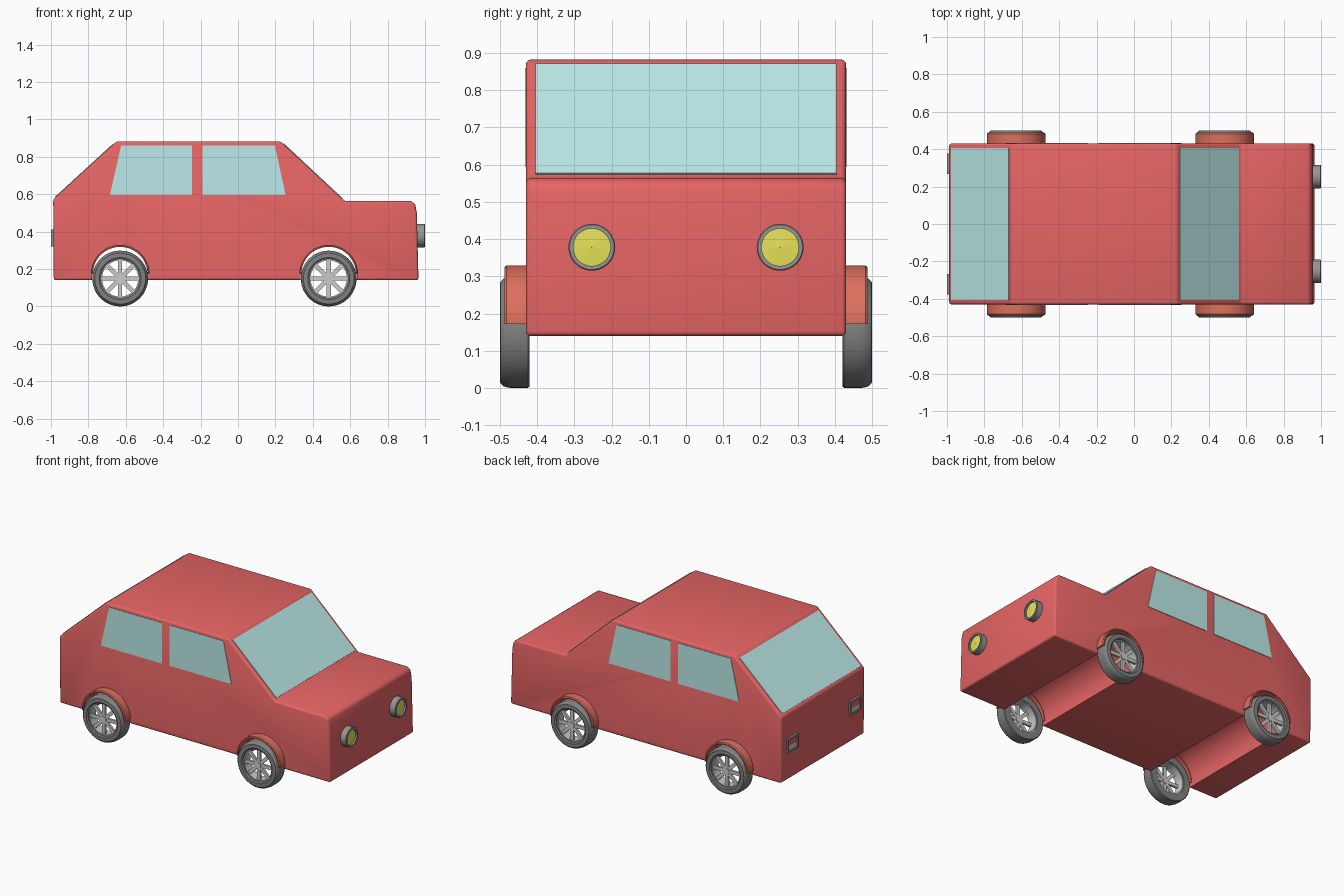
import bpy, bmesh
from math import sin, cos, pi
from mathutils import Vector, Matrix

if "Cube" in bpy.data.objects:
    bpy.data.objects.remove(bpy.data.objects["Cube"])


def mat(name, rgb):
    m = bpy.data.materials.new(name)
    m.diffuse_color = (*rgb, 1)
    m.use_nodes = True
    m.node_tree.nodes["Principled BSDF"].inputs["Base Color"].default_value = m.diffuse_color
    return m


RED = mat("paint_red", (0.8, 0.13, 0.13))
ARCH = mat("arch_red", (0.72, 0.16, 0.11))
GLASS = mat("glass", (0.5, 0.83, 0.81))
DARK = mat("rubber", (0.22, 0.22, 0.22))
TRIM = mat("dark_trim", (0.3, 0.3, 0.3))
YELLOW = mat("lamp_yellow", (0.8, 0.77, 0.1))
STEEL = mat("light_grey", (0.72, 0.72, 0.72))


def make(name, verts, faces, material):
    me = bpy.data.meshes.new(name)
    me.from_pydata(verts, [], faces)
    bm = bmesh.new()
    bm.from_mesh(me)
    bmesh.ops.recalc_face_normals(bm, faces=bm.faces)
    bm.to_mesh(me)
    bm.free()
    ob = bpy.data.objects.new(name, me)
    bpy.context.collection.objects.link(ob)
    if material:
        me.materials.append(material)
    return ob


def smooth(ob):
    bpy.ops.object.select_all(action='DESELECT')
    ob.select_set(True)
    bpy.context.view_layer.objects.active = ob
    bpy.ops.object.shade_smooth_by_angle(angle=0.6)


def plate(name, pts, offset, material):
    """Closed slab: polygon pts swept along the offset vector."""
    n = len(pts)
    pts = [Vector(p) for p in pts]
    verts = pts + [p + Vector(offset) for p in pts]
    faces = [list(range(n)), list(range(n, 2 * n))]
    faces += [(i, (i + 1) % n, (i + 1) % n + n, i + n) for i in range(n)]
    return make(name, verts, faces, material)


def box(name, lo, hi, material):
    x, y, z = lo
    X, Y, Z = hi
    return plate(name, [(x, y, z), (X, y, z), (X, Y, z), (x, Y, z)], (0, 0, Z - z), material)


def lathe(name, prof, centre, material, axis='Y', arc=2 * pi, segs=48):
    """Sweep a closed (radius, along) profile round the axis through centre."""
    full = arc > 6.28
    n, rows = len(prof), segs if full else segs + 1
    verts = []
    for i in range(rows):
        a = arc * i / segs
        for r, d in prof:
            u, w = r * cos(a), r * sin(a)
            p = (u, d, w) if axis == 'Y' else (d, u, w)
            verts.append(Vector(p) + Vector(centre))
    faces = []
    for i in range(segs):
        j = (i + 1) % rows
        faces += [(i * n + k, i * n + (k + 1) % n, j * n + (k + 1) % n, j * n + k) for k in range(n)]
    if not full:
        faces += [list(range(n)), list(range((rows - 1) * n, rows * n))]
    ob = make(name, verts, faces, material)
    smooth(ob)
    return ob


WHEELS = {"rear": -0.63, "front": 0.485}
SIDES = {"right": -1, "left": 1}

# Body: side profile extruded across the width, softly bevelled
profile = [(-0.985, 0.14), (-0.988, 0.572), (-0.65, 0.882), (0.228, 0.882), (0.57, 0.563),
           (0.925, 0.563), (0.947, 0.548), (0.956, 0.5), (0.965, 0.14)]
body = plate("car_body", [(x, -0.43, z) for x, z in profile], (0, 0.86, 0), RED)
bev = body.modifiers.new("soft_edges", 'BEVEL')
bev.width, bev.segments, bev.limit_method, bev.angle_limit = 0.012, 3, 'ANGLE', 0.7

# Wheel channels running right through the body
for end, cx in WHEELS.items():
    bpy.ops.mesh.primitive_cylinder_add(vertices=48, radius=0.152, depth=1.2,
                                        location=(cx, 0, 0.17), rotation=(pi / 2, 0, 0))
    cut = bpy.context.object
    cut.name = end + "_channel_cutter"
    cut.hide_render = True
    b = body.modifiers.new(end + "_channel", 'BOOLEAN')
    b.operation, b.solver, b.object = 'DIFFERENCE', 'EXACT', cut
bpy.context.view_layer.objects.active = body
for m in list(body.modifiers):
    bpy.ops.object.modifier_apply(modifier=m.name)
for ob in [o for o in bpy.data.objects if o.name.endswith("cutter")]:
    bpy.data.objects.remove(ob)
smooth(body)

# Windscreen and rear window lying on the sloping faces
for name, (x0, z0), (x1, z1) in (("windscreen", (0.559, 0.575), (0.244, 0.869)),
                                 ("rear_window", (-0.976, 0.584), (-0.668, 0.866))):
    n = Vector((abs(z1 - z0) * (1 if x0 > 0 else -1), 0, abs(x1 - x0))).normalized()
    pts = [(x0, -0.405, z0), (x0, 0.405, z0), (x1, 0.405, z1), (x1, -0.405, z1)]
    plate(name, [Vector(p) - n * 0.004 for p in pts], n * 0.007, GLASS)

for side, s in SIDES.items():
    # Side windows
    for end, quad in (("rear", [(-0.685, 0.595), (-0.245, 0.595), (-0.245, 0.86), (-0.625, 0.86)]),
                      ("front", [(-0.19, 0.595), (0.255, 0.595), (0.197, 0.86), (-0.19, 0.86)])):
        plate(f"{end}_{side}_window", [(x, s * 0.426, z) for x, z in quad], (0, s * 0.007, 0), GLASS)

    for end, cx in WHEELS.items():
        tag = f"{end}_{side}"
        # Flared wheel arch
        lathe(tag + "_arch", [(0.146, s * 0.41), (0.157, s * 0.41), (0.157, s * 0.482),
                              (0.152, s * 0.488), (0.146, s * 0.488)],
              (cx, 0, 0.172), ARCH, arc=pi, segs=32)
        # Tyre and rim
        lathe(tag + "_tyre", [(0.104, s * 0.42), (0.145, s * 0.42), (0.149, s * 0.425),
                              (0.149, s * 0.472), (0.145, s * 0.49), (0.136, s * 0.499),
                              (0.112, s * 0.5), (0.104, s * 0.494)], (cx, 0, 0.149), DARK)
        lathe(tag + "_rim", [(0.097, s * 0.425), (0.106, s * 0.425), (0.106, s * 0.488),
                             (0.097, s * 0.488)], (cx, 0, 0.149), STEEL)
        # Hub and eight spokes
        lathe(tag + "_hub", [(0.001, s * 0.465), (0.02, s * 0.465), (0.02, s * 0.487),
                             (0.001, s * 0.487)], (cx, 0, 0.149), STEEL, segs=24)
        for k in range(4):
            bar = box(f"{tag}_spoke_pair_{k + 1}", (-0.1, -0.007, -0.011), (0.1, 0.007, 0.011), STEEL)
            bar.matrix_world = Matrix.Translation((cx, s * 0.476, 0.149)) @ Matrix.Rotation(k * pi / 4, 4, 'Y')

    # Headlight: dark ring with a recessed yellow lens
    y = s * 0.253
    lathe(f"{side}_headlight_ring", [(0.05, 0.95), (0.063, 0.95), (0.063, 0.997), (0.06, 1.0), (0.05, 1.0)],
          (0, y, 0.378), TRIM, axis='X')
    lathe(f"{side}_headlight_lens", [(0.001, 0.95), (0.051, 0.95), (0.051, 0.988), (0.001, 0.991)],
          (0, y, 0.378), YELLOW, axis='X')

    # Tail light: dark frame, red upper and grey lower lens
    y = s * 0.322
    for part, y0, y1, z0, z1 in (("top", -0.055, 0.055, 0.402, 0.412), ("bottom", -0.055, 0.055, 0.32, 0.33),
                                 ("inner", -0.055, -0.045, 0.33, 0.402), ("outer", 0.045, 0.055, 0.33, 0.402)):
        box(f"{side}_tail_light_frame_{part}", (-1.0, y + y0, z0), (-0.97, y + y1, z1), TRIM)
    box(f"{side}_tail_light_red", (-0.993, y - 0.045, 0.36), (-0.97, y + 0.045, 0.402), RED)
    box(f"{side}_tail_light_grey", (-0.993, y - 0.045, 0.33), (-0.97, y + 0.045, 0.36), STEEL)
